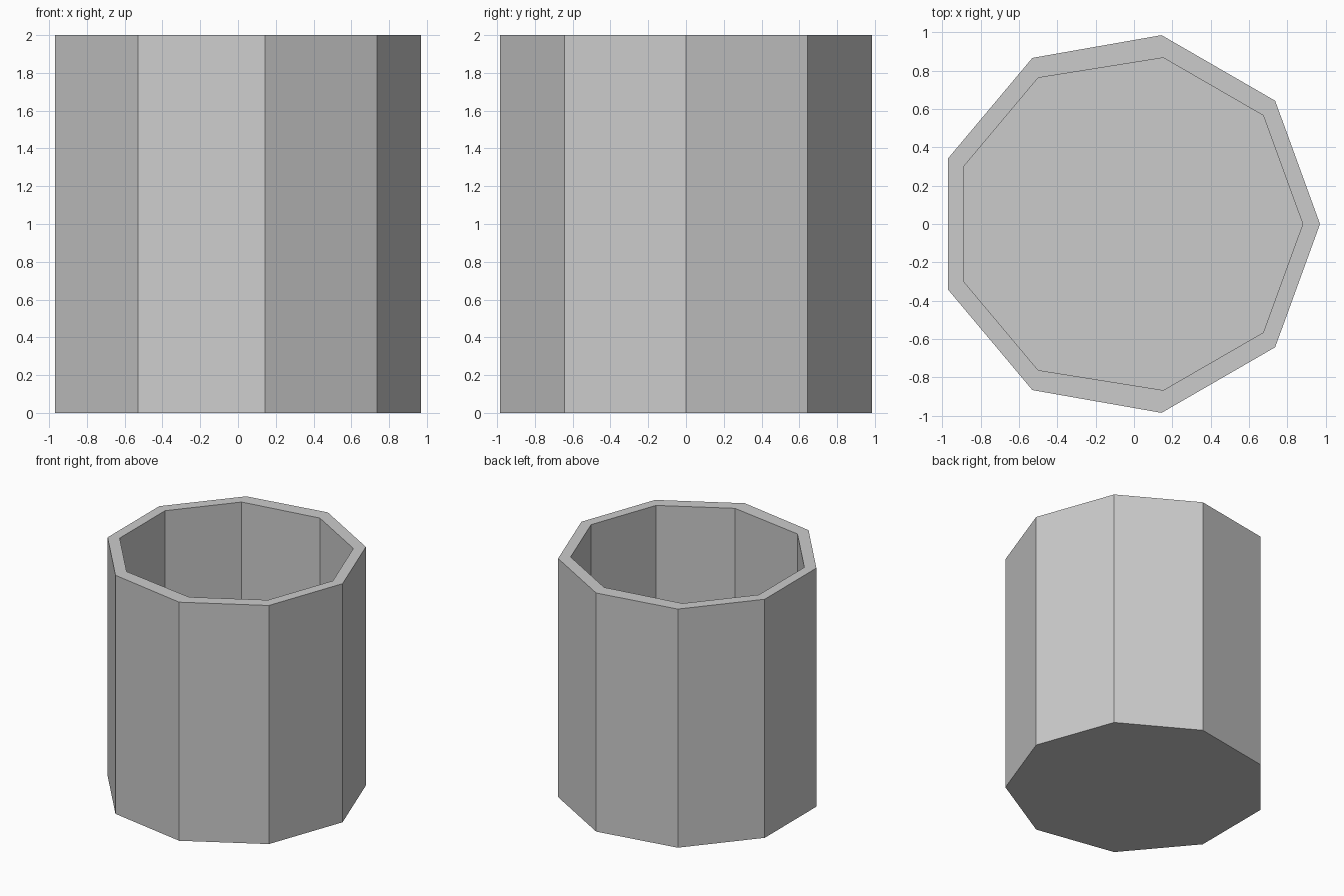
import bpy, bmesh
from math import cos, sin, radians

if "Cube" in bpy.data.objects:
    bpy.data.objects.remove(bpy.data.objects["Cube"])

SIDES = 9
HEIGHT = 2.0
FLOOR = 0.1


def ring(bm, radius, z, centre):
    """Nonagon of vertices; centre(x) gives the x shift."""
    pts = []
    for i in range(SIDES):
        a = radians(i * 360 / SIDES)
        x, y = radius * cos(a), radius * sin(a)
        pts.append(bm.verts.new((x + centre(x), y, z)))
    return pts


def bridge(bm, lower, upper):
    for i in range(SIDES):
        j = (i + 1) % SIDES
        bm.faces.new((lower[i], lower[j], upper[j], upper[i]))


def outer_shift(x):
    return -0.03


def inner_shift(x):
    # the hollow is stretched slightly towards -x
    return -0.06 if x < 0 else 0.0


# Nine-sided open cup: outer wall, rim, inner wall, floor and base
bm = bmesh.new()
rings = [
    ring(bm, 1.0, 0, outer_shift),
    ring(bm, 1.0, HEIGHT, outer_shift),
    ring(bm, 0.88, HEIGHT, inner_shift),
    ring(bm, 0.88, FLOOR, inner_shift),
]
for lower, upper in zip(rings, rings[1:]):
    bridge(bm, lower, upper)
bm.faces.new(list(reversed(rings[0])))
bm.faces.new(rings[-1])
bmesh.ops.recalc_face_normals(bm, faces=bm.faces)

mesh = bpy.data.meshes.new("cup")
bm.to_mesh(mesh)
bm.free()
bpy.context.collection.objects.link(bpy.data.objects.new("cup", mesh))
